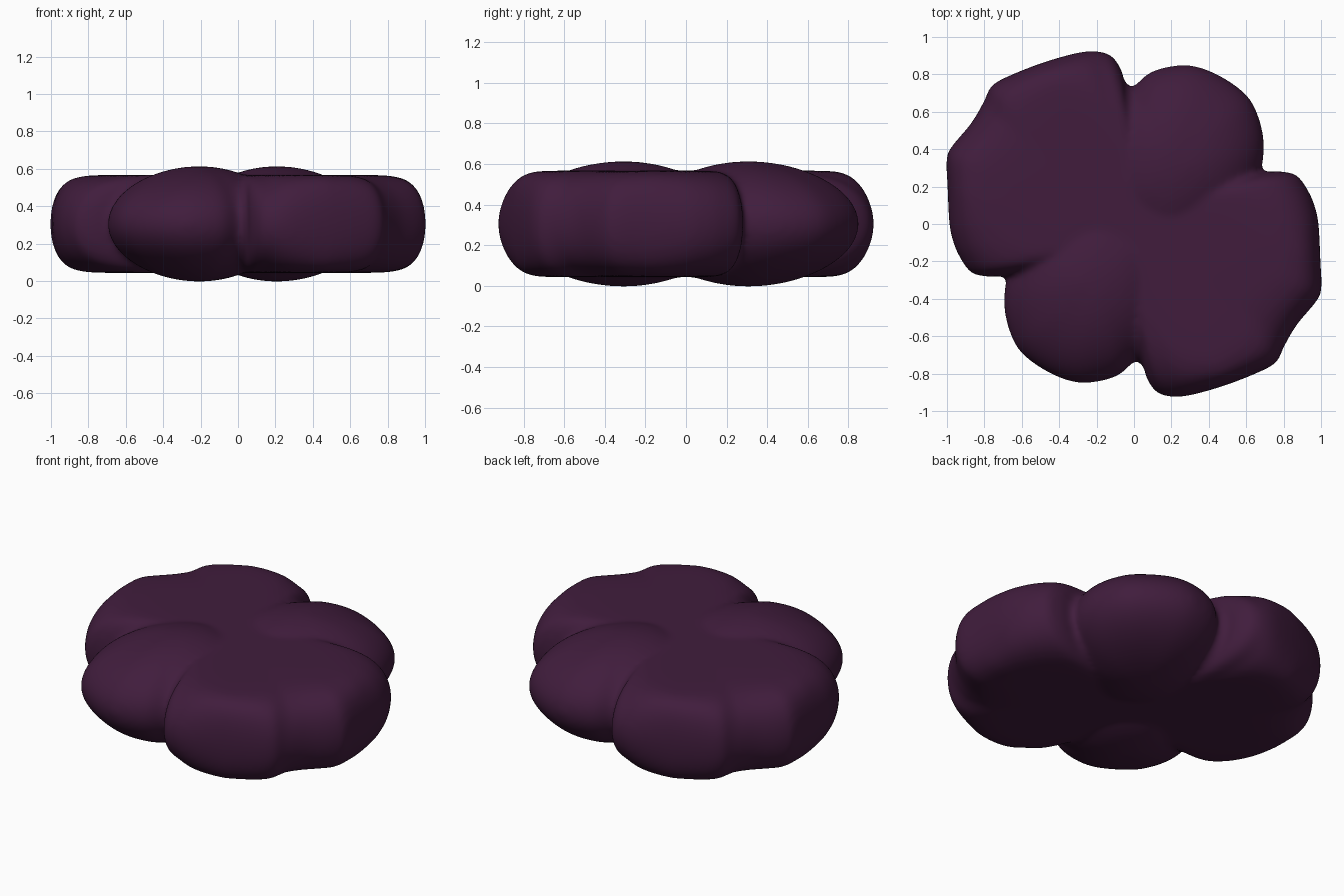
import bpy, bmesh, math
from mathutils import Vector

if "Cube" in bpy.data.objects:
    bpy.data.objects.remove(bpy.data.objects["Cube"])

MID = 0.305   # the shape is mirrored about this height
bm = bmesh.new()

# Half outline of the two broad double lobes (other half is a 180 degree turn)
half = [(0.02, -0.735), (0.07, -0.83), (0.13, -0.905), (0.25, -0.924), (0.45, -0.875),
        (0.65, -0.80), (0.76, -0.74), (0.80, -0.66), (0.87, -0.54), (0.97, -0.42),
        (1.002, -0.35), (0.997, -0.2), (0.987, 0.0), (0.965, 0.10), (0.93, 0.18),
        (0.87, 0.26), (0.78, 0.282), (0.66, 0.295), (0.52, 0.49), (0.24, 0.70)]
outline = half + [(-x, -y) for x, y in half]

# Outline of one rounded lobe
oval = [(0.0, 0.735), (0.09, 0.812), (0.23, 0.848), (0.35, 0.838), (0.49, 0.775),
        (0.61, 0.68), (0.67, 0.56), (0.695, 0.42), (0.675, 0.28), (0.6, 0.1),
        (0.42, -0.1), (0.2, -0.2), (0.0, -0.15), (-0.18, 0.0), (-0.25, 0.25),
        (-0.2, 0.5), (-0.1, 0.65)]


def smooth_loop(pts, steps=4):
    """Catmull-Rom curve through a closed outline."""
    out, n = [], len(pts)
    for i in range(n):
        a, b, c, d = [Vector(pts[(i + k) % n]) for k in (-1, 0, 1, 2)]
        for s in range(steps):
            t = s / steps
            out.append(0.5 * (2 * b + (c - a) * t + (2 * a - 5 * b + 4 * c - d) * t * t
                              + (3 * b - a - 3 * c + d) * t ** 3))
    return out


def pillow(loop, centre, height, power, rings=28):
    """Closed cushion: scaled copies of the outline; power(p) sets rim squareness."""
    c = Vector(centre)
    n = len(loop)
    pw = [power(p) for p in loop]

    def ring(t, sign):
        return [bm.verts.new((c.x + (p.x - c.x) * t, c.y + (p.y - c.y) * t,
                              MID + sign * height * math.sqrt(max(0, 1 - t ** e))))
                for p, e in zip(loop, pw)]

    ts = [math.sin(math.pi / 2 * k / rings) for k in range(1, rings)]
    rows = [ring(t, 1) for t in ts] + [ring(1, 1)] + [ring(t, -1) for t in reversed(ts)]
    for r, q in zip(rows, rows[1:]):
        for i in range(n):
            j = (i + 1) % n
            bm.faces.new((r[i], q[i], q[j], r[j]))
    for row, sign in ((rows[0], 1), (rows[-1], -1)):
        tip = bm.verts.new((c.x, c.y, MID + sign * height))
        for i in range(n):
            f = (tip, row[i], row[(i + 1) % n])
            bm.faces.new(f if sign > 0 else f[::-1])


# Rim squareness of the body by direction: (angle in degrees, power)
RIM = [(-135, 5), (-90, 4), (-78, 6), (-60, 22), (-50, 18), (-38, 10), (-24, 12),
       (-10, 16), (4, 10), (22, 5), (45, 5)]


def rim_power(p):
    ang = math.degrees(math.atan2(p.y, p.x))
    ang = (ang + 135) % 180 - 135          # fold the half turn
    for (a, u), (b, v) in zip(RIM, RIM[1:]):
        if ang <= b:
            return u + (v - u) * (ang - a) / (b - a)
    return RIM[-1][1]


# Flat-topped broad body
pillow(smooth_loop(outline), (0, 0), 0.262, rim_power)


def dome_power(s):
    """Slightly leaner slope towards the outer diagonal of each lobe."""
    def f(p):
        d = (p * s - Vector((0.21, 0.31))).normalized()
        return 2.0 - 0.35 * max(0, d.dot(Vector((0.66, 0.75)))) ** 4
    return f


# Two rounded, slightly taller lobes
for s in (1, -1):
    pillow(smooth_loop([(x * s, y * s) for x, y in oval]), (0.21 * s, 0.31 * s),
           0.308, dome_power(s))

bmesh.ops.recalc_face_normals(bm, faces=bm.faces)
mesh = bpy.data.meshes.new("lobed_body")
bm.to_mesh(mesh)
bm.free()
body = bpy.data.objects.new("lobed_body", mesh)
bpy.context.collection.objects.link(body)

# Fuse the lobes into one soft skin
rm = body.modifiers.new("fuse", 'REMESH')
rm.mode = 'VOXEL'
rm.voxel_size = 0.016
rm.use_smooth_shade = True
sm = body.modifiers.new("soften", 'SMOOTH')
sm.factor = 0.5
sm.iterations = 12

# Dark plum colour
mat = bpy.data.materials.new("dark_plum")
mat.diffuse_color = (0.052, 0.012, 0.046, 1)
mat.use_nodes = True
mat.node_tree.nodes["Principled BSDF"].inputs["Base Color"].default_value = mat.diffuse_color
mesh.materials.append(mat)
